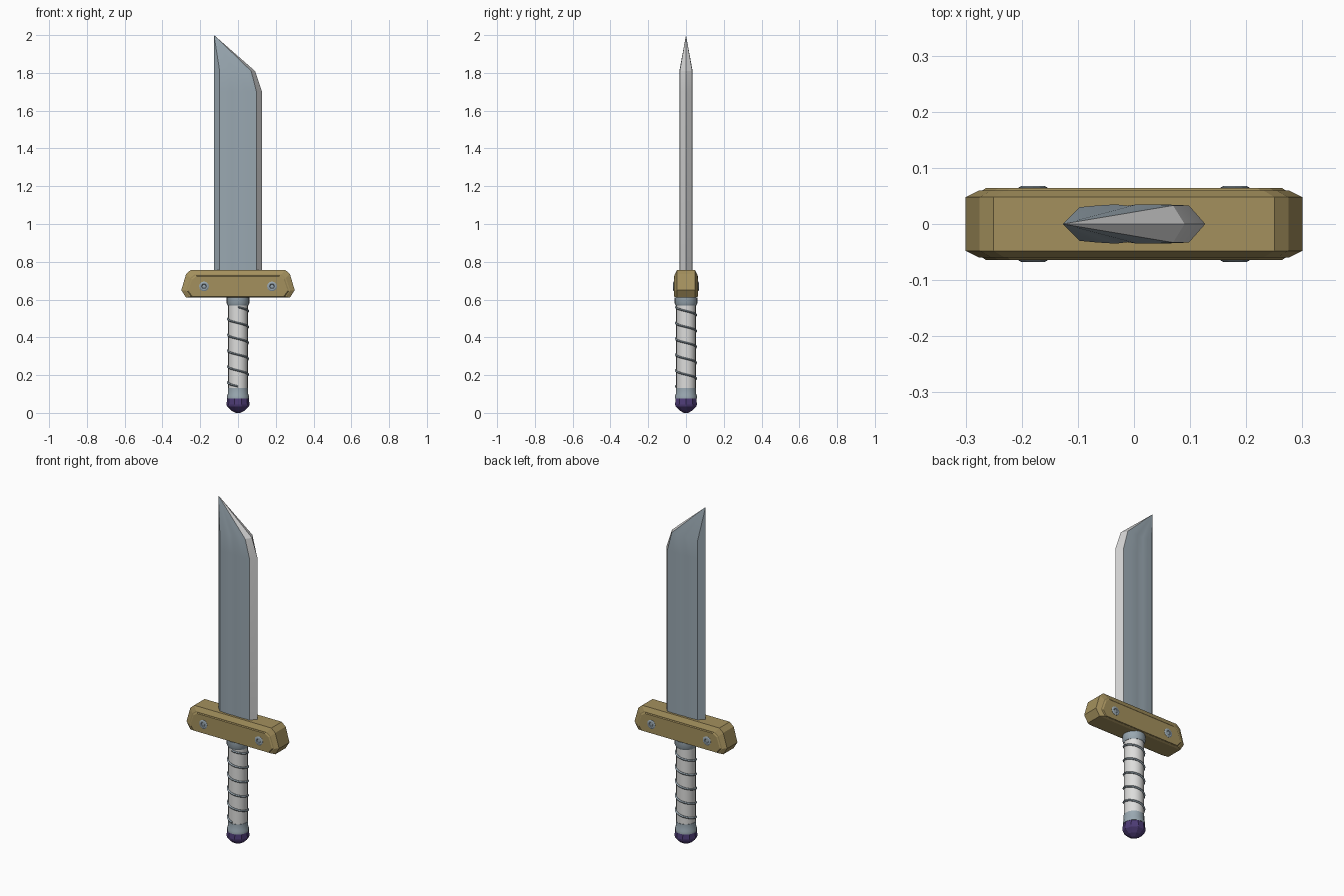
import bpy, math
from mathutils import Matrix

if "Cube" in bpy.data.objects:
    bpy.data.objects.remove(bpy.data.objects["Cube"])


def material(name, rgb):
    m = bpy.data.materials.new(name)
    m.diffuse_color = (*rgb, 1)
    m.use_nodes = True
    m.node_tree.nodes["Principled BSDF"].inputs["Base Color"].default_value = m.diffuse_color
    return m


STEEL = material("blue steel", (0.32, 0.39, 0.44))
EDGE = material("pale edge", (0.62, 0.62, 0.62))
BRASS = material("aged brass", (0.37, 0.28, 0.11))
WRAP = material("white wrap", (0.72, 0.72, 0.71))
PURPLE = material("purple stone", (0.075, 0.045, 0.18))


def make(name, verts, faces, mats, smooth=None):
    me = bpy.data.meshes.new(name)
    me.from_pydata(verts, [], faces)
    ob = bpy.data.objects.new(name, me)
    bpy.context.collection.objects.link(ob)
    for m in mats:
        me.materials.append(m)
    bpy.ops.object.select_all(action='DESELECT')
    ob.select_set(True)
    bpy.context.view_layer.objects.active = ob
    bpy.ops.object.mode_set(mode='EDIT')
    bpy.ops.mesh.select_all(action='SELECT')
    bpy.ops.mesh.normals_make_consistent(inside=False)
    bpy.ops.object.mode_set(mode='OBJECT')
    if smooth:
        bpy.ops.object.shade_smooth_by_angle(angle=math.radians(smooth))
    return ob


def loft(rings):
    """Skin equal-length rings and cap both ends."""
    n = len(rings[0])
    verts = [p for r in rings for p in r]
    faces = [(k * n + i, k * n + (i + 1) % n, (k + 1) * n + (i + 1) % n, (k + 1) * n + i)
             for k in range(len(rings) - 1) for i in range(n)]
    last = (len(rings) - 1) * n
    faces += [tuple(range(n)), tuple(range(last, last + n))]
    return verts, faces


def lathe(name, profile, sides, mat, smooth=None):
    rings = [[(r * math.cos(2 * math.pi * i / sides), r * math.sin(2 * math.pi * i / sides), z)
              for i in range(sides)] for r, z in profile]
    return make(name, *loft(rings), [mat], smooth)


# Blade: grooved section, slanted end, everything converging on the tip
half = [(-0.127, 0), (-0.097, 0.030), (-0.065, 0.033), (-0.032, 0.035), (-0.012, 0.0325),
        (0.008, 0.035), (0.05, 0.035), (0.098, 0.033), (0.127, 0)]
section = half + [(x, -y) for x, y in half[-2:0:-1]]
n, edge_i = len(section), len(half) - 1
rings = [[(x, y, z) for x, y in section] for z in (0.70, 1.70)]
rings.append([(x * 0.71 if x > 0 else x, y, 1.81) for x, y in section])
verts, faces = loft(rings)
faces.pop()
verts.append((-0.127, 0, 2.0))
faces += [(2 * n + i, 2 * n + (i + 1) % n, len(verts) - 1) for i in range(n)]
blade = make("blade", verts, faces, [STEEL, EDGE], 30)
edge_verts = {k * n + edge_i for k in range(3)}
for p in blade.data.polygons:
    if len(p.vertices) < 5 and edge_verts & set(p.vertices):
        p.material_index = 1

# Guard: faceted bar with stepped front and back plates
right = [(0.275, 0.61), (0.30, 0.65), (0.275, 0.735), (0.25, 0.757)]
outline = right + [(-x, z) for x, z in reversed(right)]
steps = [(0.048, 1, 1), (0.060, 0.92, 0.80), (0.060, 0.90, 0.76), (0.064, 0.88, 0.72)]
steps = [(-y, a, b) for y, a, b in reversed(steps)] + steps
make("guard", *loft([[(x * a, y, 0.635 + (z - 0.635) * b) for x, z in outline]
                     for y, a, b in steps]), [BRASS])

# Rivets on both sides of the guard
for side in (-1, 1):
    for x in (-0.18, 0.18):
        rivet = lathe("guard_rivet", [(0.026, 0), (0.026, 0.005), (0.020, 0.008),
                                      (0.013, 0.008), (0.010, 0.005)], 12, STEEL)
        rivet.data.transform(Matrix.Translation((x, side * 0.060, 0.67)) @
                             Matrix.Rotation(-side * math.pi / 2, 4, 'X'))

# Grip, its two collars and the pommel
lathe("grip", [(0.052, 0.10), (0.052, 0.60)], 20, WRAP, 40)
lathe("upper_collar", [(0.054, 0.568), (0.060, 0.580), (0.060, 0.612)], 20, STEEL, 40)
lathe("lower_collar", [(0.058, 0.075), (0.058, 0.09), (0.054, 0.100), (0.054, 0.132)],
      20, STEEL, 40)
lathe("pommel", [(0.012, 0), (0.035, 0.012), (0.058, 0.034), (0.061, 0.045), (0.057, 0.082)],
      10, PURPLE)

# Spiral cord around the grip
turns, per, tube, sides = 5, 24, 0.0055, 6
rings = []
for k in range(turns * per + 1):
    a = -math.pi / 2 + 2 * math.pi * k / per
    z = 0.56 - 0.42 * k / (turns * per)
    ring = []
    for j in range(sides):
        t = 2 * math.pi * j / sides
        r = 0.054 + tube * math.cos(t)
        ring.append((r * math.cos(a), r * math.sin(a), z + tube * math.sin(t)))
    rings.append(ring)
make("grip_cord", *loft(rings), [STEEL], 60)
